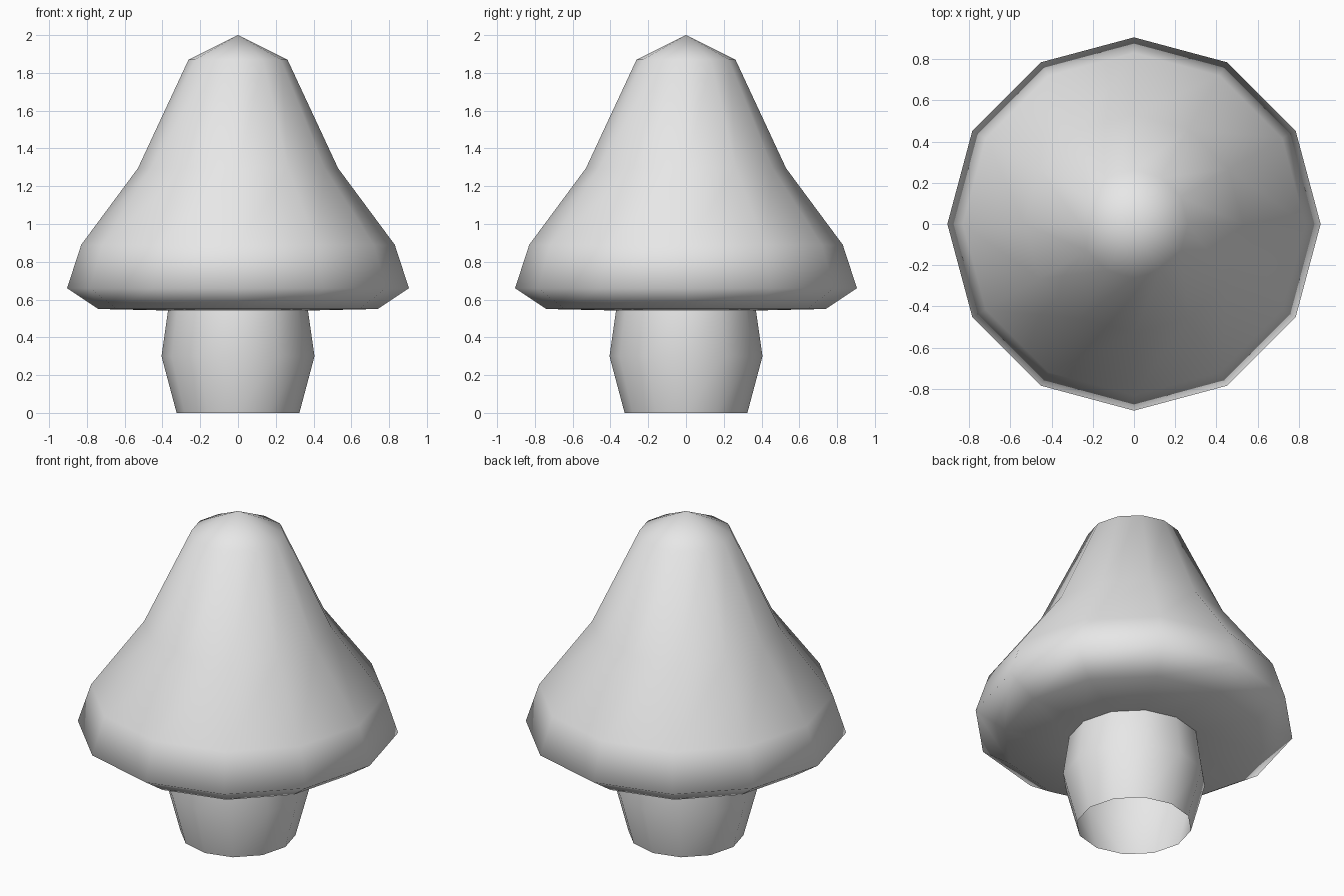
import bpy
import bmesh
import math

cube = bpy.data.objects.get("Cube")
if cube:
    bpy.data.objects.remove(cube, do_unlink=True)

SIDES = 12

grey = bpy.data.materials.new("light grey")
grey.use_nodes = True
colour = (0.8, 0.8, 0.8, 1)
grey.diffuse_color = colour
grey.node_tree.nodes["Principled BSDF"].inputs["Base Color"].default_value = colour


def lathe(name, profile):
    """Turn a (radius, height) profile, listed from bottom to top, around z."""
    bm = bmesh.new()
    rings = []
    for radius, z in profile:
        if radius == 0:
            rings.append([bm.verts.new((0, 0, z))] * SIDES)
            continue
        angles = [math.tau * i / SIDES for i in range(SIDES)]
        rings.append([bm.verts.new((radius * math.cos(a), radius * math.sin(a), z))
                      for a in angles])
    for low, high in zip(rings, rings[1:]):
        for i in range(SIDES):
            j = (i + 1) % SIDES
            corners = dict.fromkeys((low[i], low[j], high[j], high[i]))
            bm.faces.new(list(corners))
    for face in bm.faces:
        face.smooth = True
    mesh = bpy.data.meshes.new(name)
    bm.to_mesh(mesh)
    bm.free()
    mesh.materials.append(grey)
    obj = bpy.data.objects.new(name, mesh)
    bpy.context.collection.objects.link(obj)
    return obj


# Stem: a bulging tube, open at the base
lathe("stem", [(0.325, 0), (0.405, 0.3), (0.368, 0.56)])

# Cap: nearly flat underside, wide rim, tall bell and blunt tip
lathe("cap", [(0, 0.542), (0.37, 0.542), (0.74, 0.55), (0.905, 0.66),
              (0.83, 0.89), (0.53, 1.295), (0.262, 1.87), (0, 2)])
